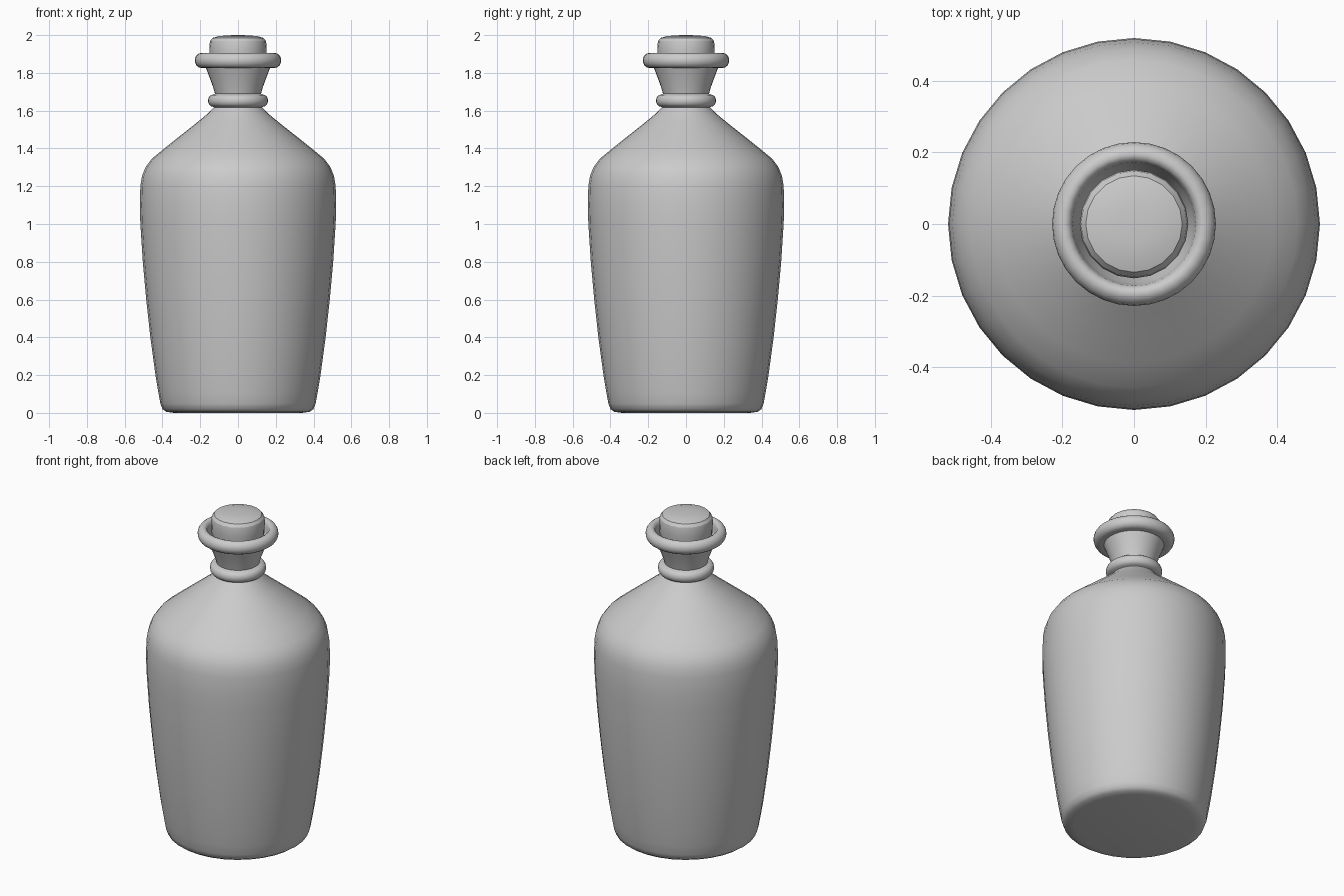
import bpy, bmesh, math

if "Cube" in bpy.data.objects:
    bpy.data.objects.remove(bpy.data.objects["Cube"])


def lathe(name, profile, sides, angle):
    """Revolve (radius, z) points around z; radius 0 makes a pole."""
    bm = bmesh.new()
    rings = []
    for r, z in profile:
        if r == 0:
            rings.append([bm.verts.new((0, 0, z))])
        else:
            rings.append([bm.verts.new((r * math.cos(2 * math.pi * i / sides),
                                        r * math.sin(2 * math.pi * i / sides), z))
                          for i in range(sides)])
    for a, b in zip(rings, rings[1:]):
        for i in range(sides):
            j = (i + 1) % sides
            if len(a) == 1:
                bm.faces.new((a[0], b[j], b[i]))
            elif len(b) == 1:
                bm.faces.new((a[i], a[j], b[0]))
            else:
                bm.faces.new((a[i], a[j], b[j], b[i]))
    mesh = bpy.data.meshes.new(name)
    bm.to_mesh(mesh)
    bm.free()
    obj = bpy.data.objects.new(name, mesh)
    bpy.context.collection.objects.link(obj)
    bpy.ops.object.select_all(action='DESELECT')
    obj.select_set(True)
    bpy.context.view_layer.objects.active = obj
    bpy.ops.object.shade_smooth_by_angle(angle=math.radians(angle))
    return obj


def bulge(r, z, rx, rz, start, end, steps):
    """Rounded rim section, angles in degrees."""
    pts = []
    for i in range(steps + 1):
        t = math.radians(start + (end - start) * i / steps)
        pts.append((r + rx * math.cos(t), z + rz * math.sin(t)))
    return pts


# Bottle: base, body, shoulder, collar, flared neck, lip and open mouth
base_and_body = [(0, 0), (0.34, 0), (0.38, 0.006), (0.4, 0.02), (0.411, 0.05),
                 (0.422, 0.11), (0.437, 0.2), (0.464, 0.4), (0.486, 0.6),
                 (0.504, 0.8), (0.517, 1.0), (0.52, 1.1), (0.517, 1.2),
                 (0.508, 1.255), (0.49, 1.3), (0.457, 1.345), (0.39, 1.4),
                 (0.315, 1.46), (0.22, 1.535), (0.165, 1.58), (0.128, 1.618)]
collar = bulge(0.133, 1.653, 0.026, 0.032, -90, 90, 8)
neck = [(0.122, 1.69), (0.132, 1.725), (0.152, 1.78), (0.17, 1.826)]
lip = bulge(0.193, 1.866, 0.036, 0.04, -90, 90, 8)
mouth = [(0.18, 1.9), (0.173, 1.885), (0.17, 1.866), (0.165, 1.84),
         (0.14, 1.78), (0.115, 1.7), (0.108, 1.64)]
lathe("bottle", base_and_body + collar + neck + lip + mouth, 32, 50)

# Cork stopper, slightly tapered with a softly domed top
cork_profile = [(0, 1.66), (0.1, 1.66), (0.112, 1.7), (0.136, 1.79),
                (0.148, 1.86), (0.151, 1.91), (0.152, 1.945), (0.148, 1.968),
                (0.135, 1.985), (0.1, 1.995), (0.05, 1.999), (0, 2.0)]
lathe("cork", cork_profile, 20, 25)
